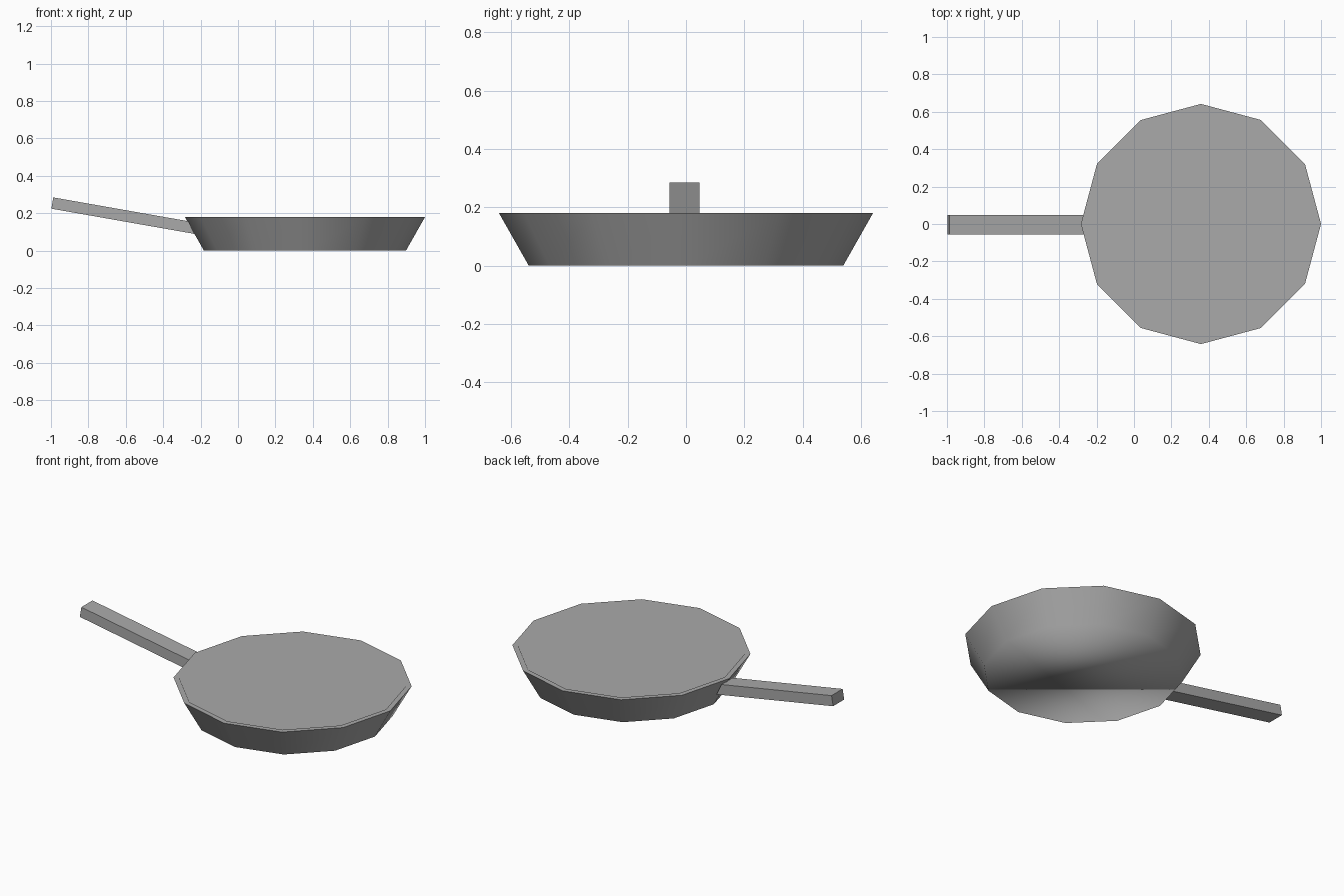
import bpy, bmesh, math
from mathutils import Vector, Matrix

cube = bpy.data.objects.get("Cube")
if cube:
    bpy.data.objects.remove(cube, do_unlink=True)

SIDES = 12
PAN_X = 0.358

grey = bpy.data.materials.new("metal_grey")
grey.use_nodes = True
colour = (0.4, 0.4, 0.4, 1)
grey.diffuse_color = colour
grey.node_tree.nodes["Principled BSDF"].inputs["Base Color"].default_value = colour


def finish(name, bm):
    bmesh.ops.recalc_face_normals(bm, faces=bm.faces)
    mesh = bpy.data.meshes.new(name)
    bm.to_mesh(mesh)
    bm.free()
    mesh.materials.append(grey)
    obj = bpy.data.objects.new(name, mesh)
    bpy.context.collection.objects.link(obj)
    return obj


def ring(bm, radius, z):
    angles = [2 * math.pi * i / SIDES for i in range(SIDES)]
    return [bm.verts.new((PAN_X + radius * math.cos(a), radius * math.sin(a), z))
            for a in angles]


# Pan: base, flared wall, narrow rim and deep hollow inside
bm = bmesh.new()
profile = [(0.54, 0), (0.642, 0.18), (0.612, 0.18), (0.525, 0.025)]
rings = [ring(bm, r, z) for r, z in profile]
for low, high in zip(rings, rings[1:]):
    for i in range(SIDES):
        j = (i + 1) % SIDES
        bm.faces.new((low[i], low[j], high[j], high[i]))
bm.faces.new(rings[0])
bm.faces.new(rings[-1])
pan = finish("pan", bm)

# Soft shading: wall blends into the base, inside is even
mesh = pan.data
mesh.shade_smooth()
normals = []
for face in mesh.polygons:
    for loop in face.loop_indices:
        co = mesh.vertices[mesh.loops[loop].vertex_index].co
        if face.normal.z > 0.1:
            normals.append(Vector((0, 0, 1)))
        else:
            out = Vector((co.x - PAN_X, co.y, 0)).normalized()
            normals.append((out - Vector((0, 0, 0.55))).normalized())
mesh.normals_split_custom_set(normals)

# Handle: square bar tilted upward, ending inside the pan wall
bm = bmesh.new()
bmesh.ops.create_cube(bm, size=1)
bmesh.ops.scale(bm, vec=(0.755, 0.104, 0.061), verts=bm.verts)
for v in bm.verts:
    # slant the inner end to follow the flared wall
    if v.co.x > 0:
        v.co.x -= 0.7 * v.co.z
place = Matrix.Translation((-0.621, -0.005, 0.189)) @ Matrix.Rotation(math.radians(10), 4, "Y")
bm.transform(place)
finish("handle", bm)
